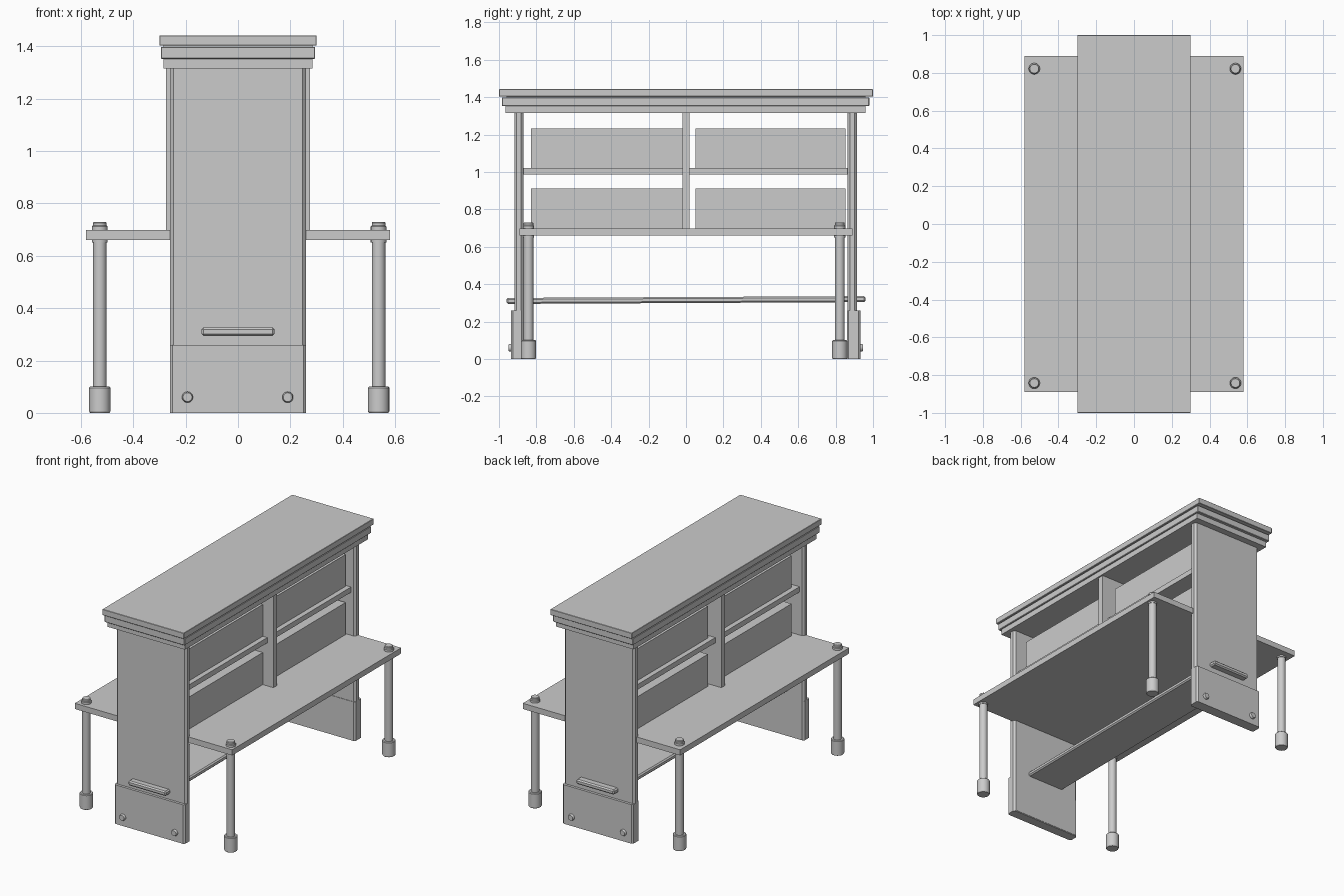
import bpy, bmesh, math
from mathutils import Matrix

if "Cube" in bpy.data.objects:
    bpy.data.objects.remove(bpy.data.objects["Cube"])


def box(name, x, y, z, bevel=0.0, axis=None):
    """Box from (min, max) ranges; optionally bevel the edges parallel to one axis (or all)."""
    bm = bmesh.new()
    bmesh.ops.create_cube(bm, size=1)
    for v in bm.verts:
        v.co = [r[0] if c < 0 else r[1] for c, r in zip(v.co, (x, y, z))]
    if bevel:
        edges = [e for e in bm.edges if axis is None
                 or abs(e.verts[0].co[axis] - e.verts[1].co[axis]) > 1e-4]
        bmesh.ops.bevel(bm, geom=edges, offset=bevel, segments=1, affect='EDGES', profile=0.5)
    return finish(name, bm)


def lathe(name, profile, matrix, sides=20):
    """Solid of revolution about local z from (radius, height) points."""
    bm = bmesh.new()
    rings = [[bm.verts.new((r * math.cos(2 * math.pi * i / sides),
                            r * math.sin(2 * math.pi * i / sides), h)) for i in range(sides)]
             for r, h in profile]
    for a, b in zip(rings, rings[1:]):
        for i in range(sides):
            j = (i + 1) % sides
            bm.faces.new((a[i], a[j], b[j], b[i]))
    bm.faces.new(rings[0][::-1])
    bm.faces.new(rings[-1])
    ob = finish(name, bm)
    ob.data.transform(matrix)
    for o in bpy.context.selected_objects:
        o.select_set(False)
    ob.select_set(True)
    bpy.context.view_layer.objects.active = ob
    bpy.ops.object.shade_smooth_by_angle(angle=math.radians(30))
    return ob


def finish(name, bm):
    bmesh.ops.recalc_face_normals(bm, faces=bm.faces)
    me = bpy.data.meshes.new(name)
    bm.to_mesh(me)
    bm.free()
    ob = bpy.data.objects.new(name, me)
    bpy.context.collection.objects.link(ob)
    return ob


def sym(a):
    return (-a, a)


# stepped cornice
box("cornice_lower", sym(0.285), (-0.965, 0.96), (1.315, 1.352))
box("cornice_middle", sym(0.295), (-0.985, 0.98), (1.352, 1.398), 0.003)
box("cornice_top", sym(0.30), sym(1.0), (1.403, 1.442), 0.002)
box("cornice_core", sym(0.285), sym(0.96), (1.39, 1.41))

# end panels with plinths and bolts
for side, outer, inner, foot in ((-1, 0.918, 0.868, (0.935, 0.87)), (1, 0.915, 0.863, (0.932, 0.86))):
    tag = "front" if side < 0 else "back"
    span = sorted((side * outer, side * inner))
    box(tag + "_end_panel", sym(0.26), span, (0.005, 1.318), 0.013, 2)
    box(tag + "_plinth", sym(0.26), sorted(side * f for f in foot), (0, 0.26), 0.01, 2)
    for x in (-0.193, 0.19):
        m = Matrix.Translation((x, side * (foot[0] - 0.005), 0.06)) @ Matrix.Rotation(-side * math.pi / 2, 4, 'X')
        lathe(tag + "_bolt", [(0.021, 0), (0.021, 0.012), (0.017, 0.02)], m)

# desk surface, bookcase shelf and divider
box("table_top", sym(0.58), sym(0.89), (0.66, 0.698))
box("upper_shelf", sym(0.23), sym(0.87), (0.985, 1.02))
box("divider", sym(0.275), sym(0.02), (0.69, 1.318))

# rows of books as plain blocks
for level, z in (("lower", (0.695, 0.912)), ("upper", (1.018, 1.232))):
    for y in ((-0.83, -0.02), (0.05, 0.853)):
        box(level + "_book_block", sym(0.197), y, z)

# through stretcher, very slightly tilted
stretcher = box("stretcher", sym(0.14), sym(0.96), (-0.016, 0.016), 0.008)
stretcher.location.z = 0.315
stretcher.rotation_euler.x = 0.005

# turned table legs
leg_profile = [(0.037, 0), (0.041, 0.006), (0.041, 0.096), (0.037, 0.1), (0.026, 0.1), (0.026, 0.65),
               (0.03, 0.65), (0.03, 0.712), (0.026, 0.716), (0.026, 0.726), (0.023, 0.73)]
for x in (-0.528, 0.537):
    for y in (-0.842, 0.822):
        lathe("table_leg", leg_profile, Matrix.Translation((x, y, 0)))
